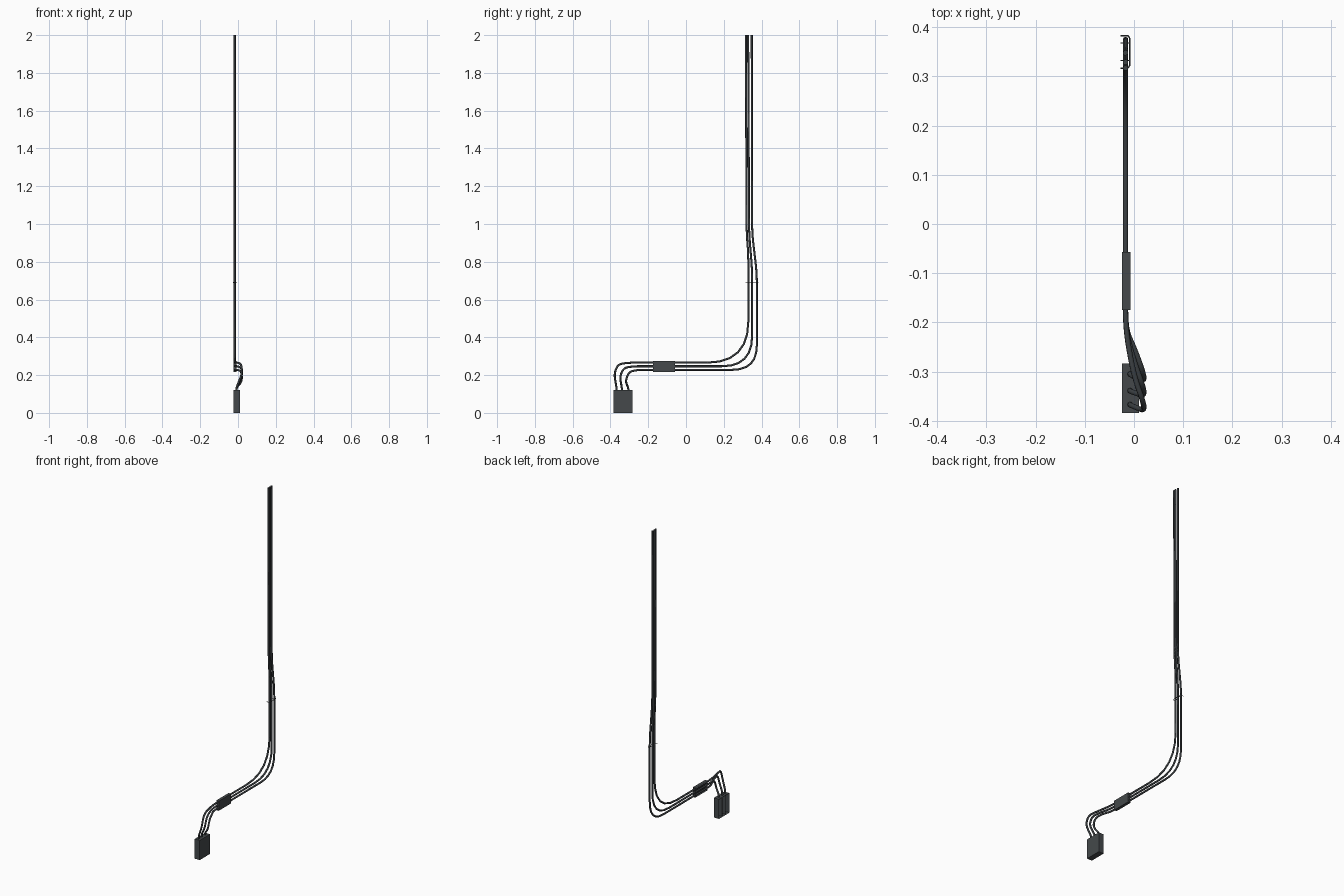
import bpy, bmesh
from mathutils import Vector

if "Cube" in bpy.data.objects:
    bpy.data.objects.remove(bpy.data.objects["Cube"])


def material(name, rgb):
    m = bpy.data.materials.new(name)
    m.diffuse_color = (*rgb, 1)
    m.use_nodes = True
    m.node_tree.nodes["Principled BSDF"].inputs["Base Color"].default_value = m.diffuse_color
    return m


RUBBER = material("cable_black", (0.046, 0.053, 0.058))
PLASTIC = material("housing_dark_grey", (0.058, 0.066, 0.070))
WALL_X = -0.0172


def mesh_object(name, bm, mat):
    me = bpy.data.meshes.new(name)
    bm.to_mesh(me)
    bm.free()
    ob = bpy.data.objects.new(name, me)
    bpy.context.collection.objects.link(ob)
    me.materials.append(mat)
    return ob


def box(name, lo, hi, mat, open_back=False):
    bm = bmesh.new()
    bmesh.ops.create_cube(bm, size=1)
    lo, hi = Vector(lo), Vector(hi)
    for v in bm.verts:
        v.co = (lo + hi) / 2 + v.co * (hi - lo)
    if open_back:  # side lying against the wall has no face
        bm.normal_update()
        back = [f for f in bm.faces if f.normal.x < -0.9]
        bmesh.ops.delete(bm, geom=back, context='FACES_ONLY')
    return mesh_object(name, bm, mat)


def rounded(corners, steps=6):
    """Polyline through corners (x, y, z, r), each rounded over length r."""
    pts = [Vector(corners[0][:3])]
    for a, b, c in zip(corners, corners[1:], corners[2:]):
        p, q, n = Vector(a[:3]), Vector(b[:3]), Vector(c[:3])

        def cut(o, r):
            d = (o - q).length
            total = b[3] + r
            return min(b[3], 0.98 * d * b[3] / total) if total else 0

        s = q + (p - q).normalized() * cut(p, a[3])
        e = q + (n - q).normalized() * cut(n, c[3])
        for i in range(steps + 1):
            t = i / steps
            pts.append(s * (1 - t) ** 2 + q * 2 * t * (1 - t) + e * t * t)
    pts.append(Vector(corners[-1][:3]))
    return pts


def tube(name, pts, radius, mat):
    cu = bpy.data.curves.new(name + "_path", 'CURVE')
    cu.dimensions = '3D'
    cu.bevel_depth = radius
    cu.bevel_resolution = 2
    cu.use_fill_caps = True
    sp = cu.splines.new('POLY')
    sp.points.add(len(pts) - 1)
    for p, co in zip(sp.points, pts):
        p.co = (*co, 1)
    tmp = bpy.data.objects.new(name + "_tmp", cu)
    bpy.context.collection.objects.link(tmp)
    bpy.context.view_layer.update()
    me = bpy.data.meshes.new_from_object(tmp.evaluated_get(bpy.context.evaluated_depsgraph_get()))
    bpy.data.objects.remove(tmp)
    me.name = name
    me.materials.clear()
    me.materials.append(mat)
    ob = bpy.data.objects.new(name, me)
    bpy.context.collection.objects.link(ob)
    for f in me.polygons:
        f.use_smooth = len(f.vertices) == 4
    return ob


# Cables: loop out of the connector, run along the wall, turn upward
# (start y, loop y, loop z, run z, bend y, bend radius, kink z, y above kink, top y)
CABLES = [
    ("upper_cable", -0.366, -0.380, 0.205, 0.266, 0.330, 0.22, 0.84, 0.321, 0.317),
    ("middle_cable", -0.338, -0.350, 0.190, 0.247, 0.350, 0.16, 0.76, 0.334, 0.329),
    ("lower_cable", -0.304, -0.321, 0.165, 0.228, 0.375, 0.13, 0.74, 0.350, 0.348),
]
for name, y0, yl, zl, zr, yb, rb, zk, yk, yt in CABLES:
    path = [
        (-0.008, y0, 0.110, 0),
        (-0.008, y0 - 0.002, 0.135, 0.015),
        (0.021, yl, zl, 0.025),
        (0.019, yl + 0.018, zr - 0.010, 0.03),
        (0.000, yl + 0.070, zr, 0.04),
        (WALL_X, -0.215, zr, 0.04),
        (WALL_X, yb, zr, rb),
        (WALL_X, yb, zk, 0.06),
        (WALL_X, yk, 0.95, 0.06),
        (WALL_X, yt, 2.0, 0),
    ]
    tube(name, rounded(path), 0.0055, RUBBER)

# Connector housing at the bottom, open toward the wall, with inner partitions
box("connector_housing", (-0.024, -0.384, 0), (0.010, -0.284, 0.12), PLASTIC, True)
for i, y in enumerate((-0.351, -0.318)):
    box(f"connector_partition_{i + 1}", (-0.022, y - 0.001, 0.002),
        (0.008, y + 0.001, 0.118), PLASTIC)

# Sleeve that holds the horizontal run together
box("cable_sleeve", (-0.024, -0.175, 0.217), (-0.007, -0.057, 0.276), PLASTIC, True)

# Thin strap around the vertical run with small end tabs
strap = [(-0.027, 0.317), (-0.012, 0.317), (-0.009, 0.322),
         (-0.009, 0.378), (-0.012, 0.383), (-0.027, 0.383)]
tube("cable_strap", [Vector((x, y, 0.69)) for x, y in strap], 0.0015, PLASTIC)
for i, y in enumerate((0.332, 0.368)):
    box(f"strap_tab_{i + 1}", (-0.027, y - 0.001, 0.688), (-0.009, y + 0.001, 0.692), PLASTIC)
